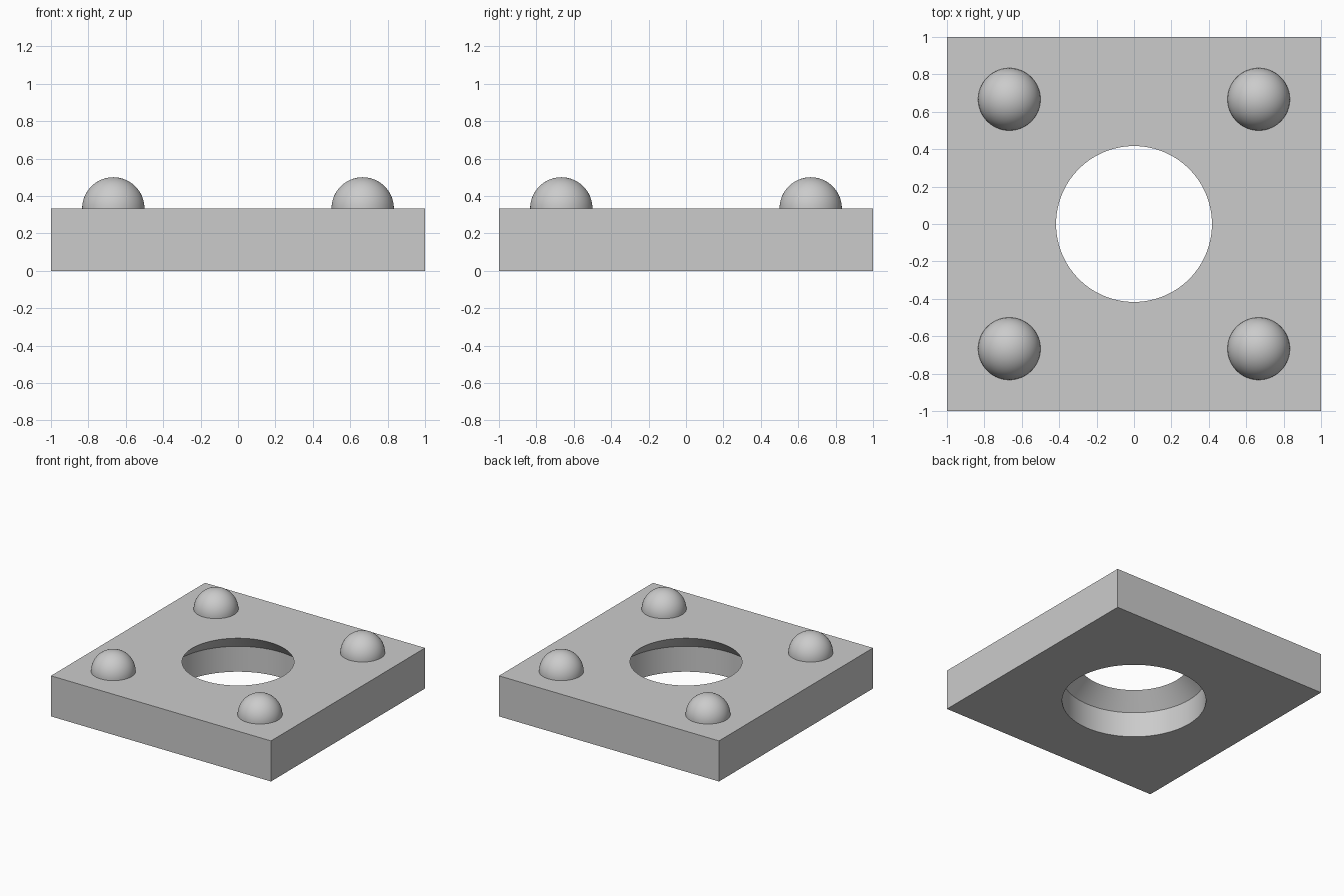
import bpy
import bmesh
from math import pi, sin, cos, radians
from mathutils import Matrix, Vector

UNIT = 1 / 6             # the model sits on a grid of sixths
THICK = 2 * UNIT         # plate thickness
DOME_R = UNIT
DOME_POS = 4 * UNIT
HOLE_TOP_R = 2.5 * UNIT
HOLE_LOW_R = 3.25 * UNIT
SEGMENTS = 96

if "Cube" in bpy.data.objects:
    bpy.data.objects.remove(bpy.data.objects["Cube"], do_unlink=True)

grey = bpy.data.materials.new("plain grey")
grey.use_nodes = True
colour = (0.6, 0.6, 0.6, 1)
grey.diffuse_color = colour
for node in grey.node_tree.nodes:
    if node.type == 'BSDF_PRINCIPLED':
        node.inputs["Base Color"].default_value = colour


def make_object(name, bm):
    bmesh.ops.recalc_face_normals(bm, faces=bm.faces)
    mesh = bpy.data.meshes.new(name)
    bm.to_mesh(mesh)
    bm.free()
    mesh.materials.append(grey)
    obj = bpy.data.objects.new(name, mesh)
    bpy.context.collection.objects.link(obj)
    return obj


def lathe(name, profile):
    """Turn a list of (radius, height) points about z into a closed solid."""
    bm = bmesh.new()
    verts = [bm.verts.new((r, 0, z)) for r, z in profile]
    edges = [bm.edges.new(pair) for pair in zip(verts, verts[1:])]
    bmesh.ops.spin(bm, geom=verts + edges, cent=(0, 0, 0), axis=(0, 0, 1),
                   angle=2 * pi, steps=SEGMENTS)
    bmesh.ops.remove_doubles(bm, verts=bm.verts, dist=1e-5)
    bmesh.ops.holes_fill(bm, edges=[e for e in bm.edges if e.is_boundary])
    return make_object(name, bm)


def smooth(obj):
    bpy.ops.object.select_all(action='DESELECT')
    obj.select_set(True)
    bpy.context.view_layer.objects.active = obj
    bpy.ops.object.shade_smooth_by_angle(angle=radians(30))


# Square plate
bm = bmesh.new()
bmesh.ops.create_cube(bm, size=1, matrix=Matrix.Translation((0, 0, THICK / 2))
                      @ Matrix.Diagonal((2, 2, THICK, 1)))
plate = make_object("plate", bm)

# Central hole: wide bore below, 45 degree taper up to the narrow top rim
taper = HOLE_LOW_R - HOLE_TOP_R
cutter = lathe("hole_cutter", [
    (HOLE_LOW_R, -UNIT), (HOLE_LOW_R, THICK - taper),
    (HOLE_TOP_R, THICK), (HOLE_TOP_R, THICK + UNIT)])
cutter.hide_render = True
cut = plate.modifiers.new("hole", 'BOOLEAN')
cut.operation = 'DIFFERENCE'
cut.solver = 'EXACT'
cut.object = cutter
bpy.context.view_layer.objects.active = plate
bpy.ops.object.modifier_apply(modifier=cut.name)
bpy.data.objects.remove(cutter, do_unlink=True)
smooth(plate)

# Four domes near the corners
arc = [pi / 2 * i / 16 for i in range(17)]
dome = lathe("dome_back_left", [(DOME_R * cos(a), DOME_R * sin(a)) for a in arc])
smooth(dome)
dome.location = (DOME_POS, DOME_POS, THICK)
for name, sx, sy in (("dome_back_right", -1, 1),
                     ("dome_front_left", 1, -1),
                     ("dome_front_right", -1, -1)):
    copy = bpy.data.objects.new(name, dome.data)
    copy.location = Vector((sx * DOME_POS, sy * DOME_POS, THICK))
    bpy.context.collection.objects.link(copy)
